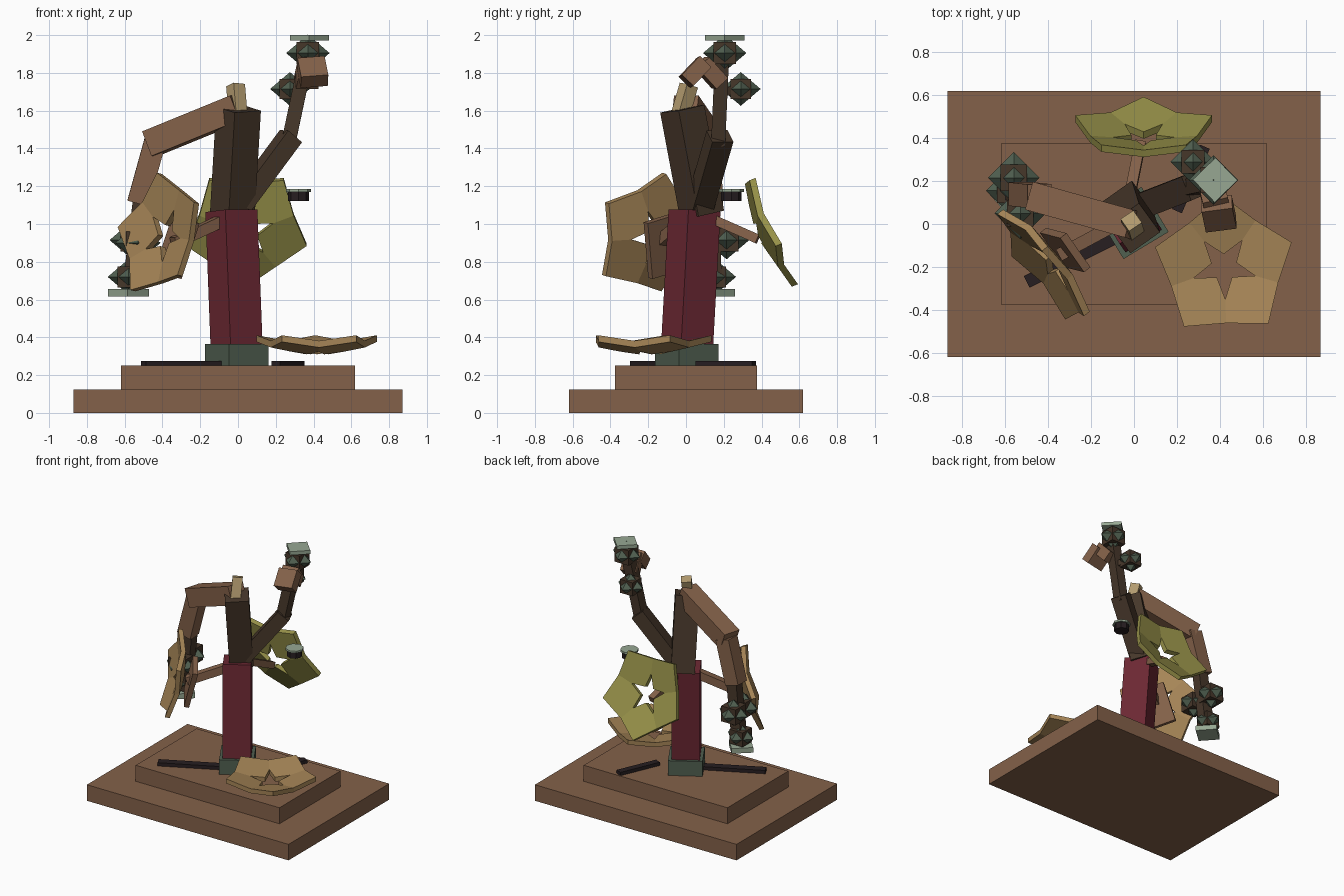
import bpy, bmesh
from math import cos, sin, radians
from mathutils import Vector, Matrix

cube = bpy.data.objects.get("Cube")
if cube:
    bpy.data.objects.remove(cube, do_unlink=True)


def material(name, r, g, b):
    m = bpy.data.materials.new(name)
    m.use_nodes = True
    m.diffuse_color = (r, g, b, 1)
    m.node_tree.nodes["Principled BSDF"].inputs["Base Color"].default_value = (r, g, b, 1)
    return m


brown = material("warm_brown", .23, .12, .067)
bark = material("dark_bark", .062, .038, .023)
red = material("deep_red", .15, .021, .033)
moss = material("moss_grey", .08, .115, .08)
pale = material("pale_sage", .31, .39, .29)
tan = material("tan_petal", .38, .235, .095)
olive = material("olive_yellow", .31, .285, .067)
straw = material("straw", .45, .33, .16)
plum = material("plum_black", .02, .013, .015)


def finish(name, bm, mat, matrix=None):
    bmesh.ops.recalc_face_normals(bm, faces=bm.faces)
    mesh = bpy.data.meshes.new(name)
    bm.to_mesh(mesh)
    bm.free()
    mesh.materials.append(mat)
    ob = bpy.data.objects.new(name, mesh)
    if matrix:
        ob.matrix_world = matrix
    bpy.context.collection.objects.link(ob)
    return ob


def frame(origin, z, side):
    """Matrix whose z runs along z and whose x leans toward side."""
    z = Vector(z).normalized()
    x = Vector(side)
    x = (x - z * x.dot(z)).normalized()
    y = z.cross(x)
    return Matrix.Translation(origin) @ Matrix((x, y, z)).transposed().to_4x4()


def turned(deg):
    return (cos(radians(deg)), sin(radians(deg)), 0)


def beam(name, p, q, w, d, mat, side=(1, 0, 0)):
    p, q = Vector(p), Vector(q)
    bm = bmesh.new()
    bmesh.ops.create_cube(bm, size=1)
    bmesh.ops.scale(bm, vec=(w, d, (q - p).length), verts=bm.verts)
    return finish(name, bm, mat, frame((p + q) / 2, q - p, side))


def disc(name, centre, r, h, mat, sides=8):
    bm = bmesh.new()
    bmesh.ops.create_cone(bm, cap_ends=True, segments=sides, radius1=r, radius2=r, depth=h)
    finish(name, bm, mat, Matrix.Translation(centre))


def spiky_ball(name, centre, r=.12):
    # cube with an eight-faced star body poking through it
    beam(name + "_core", Vector(centre) - Vector((0, 0, r / 2)),
         Vector(centre) + Vector((0, 0, r / 2)), r * 1.04, r * 1.04, bark)
    bm = bmesh.new()
    ring = [bm.verts.new(Vector(turned(a)) * r) for a in range(0, 360, 90)]
    for h in (r * .85, -r * .85):
        tip = bm.verts.new((0, 0, h))
        for i in range(4):
            bm.faces.new((ring[i], ring[i - 1], tip))
    finish(name + "_spikes", bm, moss, Matrix.Translation(centre))


def flower(name, centre, normal, side, start, mat):
    # five raised petals around an open star
    bm = bmesh.new()
    outline = [(.06, 0), (.15, -36), (.262, -36), (.335, 0), (.262, 36), (.15, 36)]
    for k in range(5):
        spin = Matrix.Rotation(radians(start + 72 * k), 3, 'Z')
        layers = []
        for lift in (0, .035):
            pts = [Vector(turned(a)) * r for r, a in outline]
            for p in pts:
                p.z = lift + .24 * (p.x - .06)
            layers.append([bm.verts.new(spin @ p) for p in pts])
        low, top = layers
        bm.faces.new(low[::-1])
        bm.faces.new(top)
        for i in range(6):
            bm.faces.new((low[i - 1], low[i], top[i], top[i - 1]))
    finish(name, bm, mat, frame(centre, normal, side))


# stepped plinth and socket
beam("plinth_lower", (0, 0, 0), (0, 0, .125), 1.74, 1.24, brown)
beam("plinth_upper", (0, 0, .125), (0, 0, .25), 1.24, .75, brown)
beam("trunk_socket", (-.007, .005, .25), (-.007, .005, .365), .245, .245, moss, turned(31))

# trunk
beam("trunk_lower", (-.007, .005, .34), (-.035, .045, 1.07), .2, .2, red, turned(32))
beam("trunk_upper", (-.03, .085, 1.05), (.003, -.02, 1.61), .17, .17, bark, turned(36))
beam("trunk_tip", (.0, -.03, 1.58), (-.013, .015, 1.735), .072, .072, straw, turned(35))

# flat roots
beam("root_right", (-.5, -.27, .263), (-.1, -.07, .263), .06, .026, plum, (-.45, .9, 0))
beam("root_left", (.2, .06, .263), (.33, .36, .263), .05, .026, plum, (.9, -.4, 0))

# drooping right branch
beam("right_branch_upper", (-.0, -.005, 1.615), (-.465, .125, 1.425), .14, .135, brown, (0, 0, 1))
beam("right_branch_lower", (-.44, .13, 1.435), (-.53, .14, 1.11), .115, .11, brown)
beam("right_twig", (-.51, .14, 1.16), (-.56, .15, .74), .085, .075, bark)
beam("right_twig_fork", (-.55, .235, .91), (-.53, .04, .91), .04, .04, bark)
spiky_ball("right_ball_back", (-.56, .215, .915))
spiky_ball("right_ball_front", (-.53, .05, .9))
spiky_ball("right_ball_low", (-.58, .155, .72), .11)
beam("right_ball_plate", (-.58, .15, .615), (-.58, .15, .655), .155, .155, pale, turned(42))

# rising left branch
beam("left_branch_lower", (.01, .075, 1.1), (.28, .18, 1.465), .1, .12, bark, (.7, .3, -.6))
beam("left_branch_upper", (.265, .17, 1.42), (.36, .19, 1.87), .075, .075, bark)
spiky_ball("left_ball_top", (.37, .205, 1.905), .115)
spiky_ball("left_ball_side", (.275, .29, 1.715), .105)
beam("left_ball_link", (.275, .29, 1.715), (.33, .19, 1.7), .045, .045, bark, (0, 0, 1))
beam("left_ball_plate", (.378, .205, 1.972), (.378, .205, 2), .147, .147, pale, turned(44))
beam("left_stub_outer", (.405, .0, 1.755), (.385, .095, 1.855), .145, .085, brown, (1, .15, .1))
beam("left_stub_inner", (.385, .08, 1.855), (.36, .18, 1.745), .12, .085, brown, (1, .2, 0))

# small hanging cap beside the trunk
disc("cap_body", (.32, .24, 1.147), .055, .05, plum)
disc("cap_lid", (.32, .24, 1.178), .066, .015, pale)

# flowers with stems
flower("ground_flower", (.42, -.2, .31), (0, 0, 1), (1, 0, 0), 20, tan)
flower("back_flower", (.045, .375, .955), (0, .93, .37), (0, .37, -.93), 0, olive)
beam("back_stem", (-.02, .13, 1.03), (.03, .38, .92), .05, .05, brown)
facing = Vector((-.77, -.6, .2)).normalized()
hub = Vector((-.36, -.16, .93))
flower("right_flower", hub, facing, (0, 0, 1), 12, tan)
beam("right_stem", (-.08, 0, 1.02), (-.34, -.14, .9), .06, .06, brown, (0, 0, 1))
back = hub + Vector((.015, .02, -.04))
beam("right_flower_backing", back - facing * .05, back - facing * .012, .31, .2, brown, (-.3, .1, -1))
